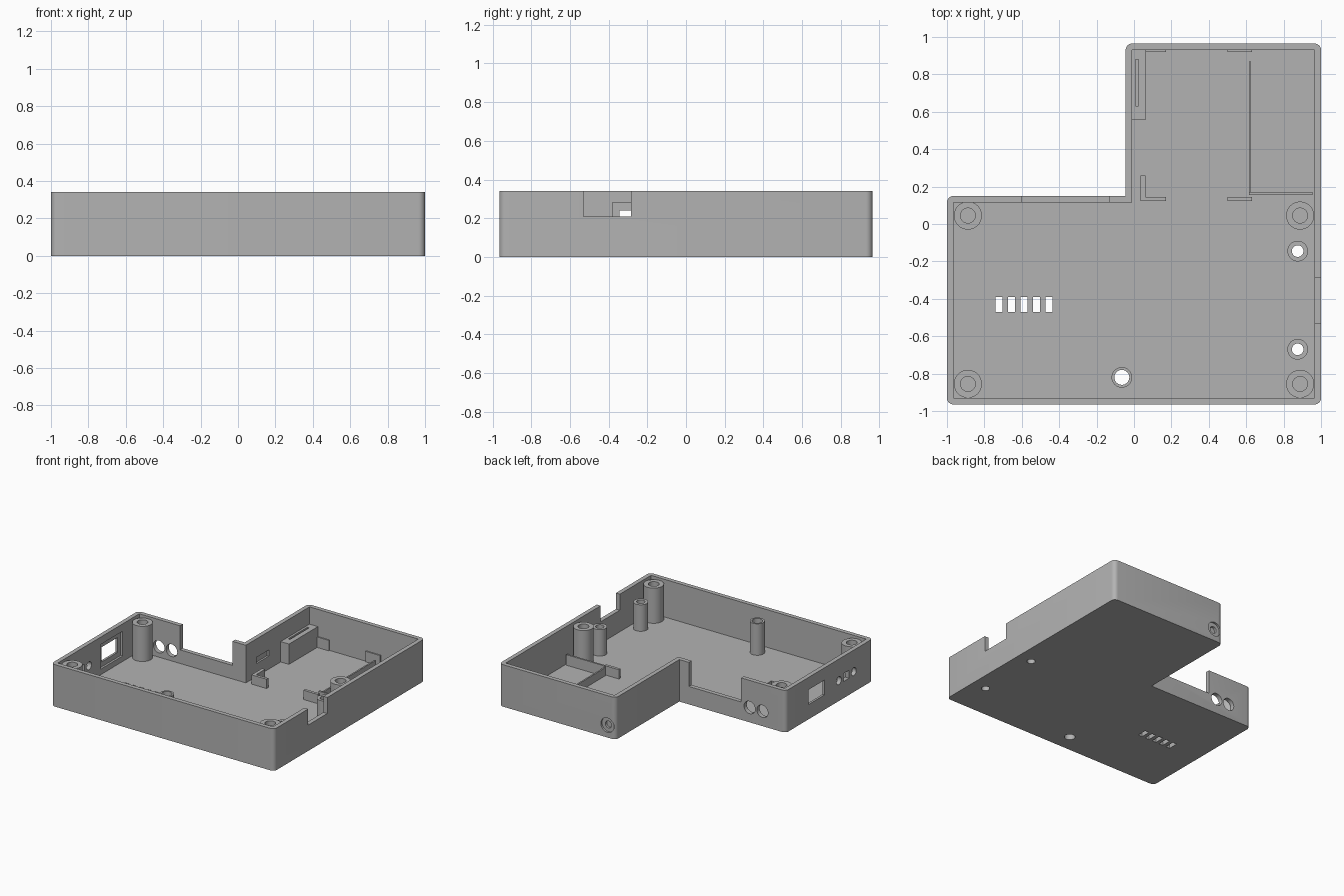
import bpy, bmesh
from math import pi
from mathutils import Matrix

cube = bpy.data.objects.get("Cube")
if cube:
    bpy.data.objects.remove(cube, do_unlink=True)

grey = bpy.data.materials.new("plain grey plastic")
grey.use_nodes = True
grey.diffuse_color = (0.45, 0.45, 0.45, 1)
grey.node_tree.nodes["Principled BSDF"].inputs["Base Color"].default_value = (0.45, 0.45, 0.45, 1)

HEIGHT, FLOOR, WALL = 0.34, 0.035, 0.035


def make(name, bm):
    bmesh.ops.recalc_face_normals(bm, faces=bm.faces)
    mesh = bpy.data.meshes.new(name)
    bm.to_mesh(mesh)
    bm.free()
    ob = bpy.data.objects.new(name, mesh)
    bpy.context.collection.objects.link(ob)
    mesh.materials.append(grey)
    return ob


def prism(name, outline, z0, z1, radius=0):
    """Extrude an outline upward, optionally rounding its convex corners."""
    bm = bmesh.new()
    face = bm.faces.new([bm.verts.new((x, y, z0)) for x, y in outline])
    top = bmesh.ops.extrude_face_region(bm, geom=[face])["geom"]
    verts = [v for v in top if isinstance(v, bmesh.types.BMVert)]
    bmesh.ops.translate(bm, vec=(0, 0, z1 - z0), verts=verts)
    bmesh.ops.recalc_face_normals(bm, faces=bm.faces)
    if radius:
        edges = [e for e in bm.edges if e.is_convex
                 and abs(e.verts[0].co.z - e.verts[1].co.z) > 0.01]
        bmesh.ops.bevel(bm, geom=edges, offset=radius, segments=6,
                        profile=0.5, affect='EDGES')
    return make(name, bm)


def box(name, x0, x1, y0, y1, z0, z1):
    return prism(name, [(x0, y0), (x1, y0), (x1, y1), (x0, y1)], z0, z1)


def rod(name, centre, radius, length, axis='Z'):
    turn = {'X': Matrix.Rotation(pi / 2, 4, 'Y'),
            'Y': Matrix.Rotation(pi / 2, 4, 'X'), 'Z': Matrix()}[axis]
    bm = bmesh.new()
    bmesh.ops.create_cone(bm, cap_ends=True, segments=32, radius1=radius,
                          radius2=radius, depth=length,
                          matrix=Matrix.Translation(centre) @ turn)
    return make(name, bm)


def cut(target, cutter):
    mod = target.modifiers.new("cut", 'BOOLEAN')
    mod.operation, mod.solver, mod.object = 'DIFFERENCE', 'EXACT', cutter
    bpy.context.view_layer.objects.active = target
    bpy.ops.object.modifier_apply(modifier=mod.name)
    bpy.data.objects.remove(cutter, do_unlink=True)


def ell(inset):
    """L-shaped plan, moved inward by the inset."""
    i = inset
    return [(-1 + i, -0.965 + i), (1 - i, -0.965 + i), (1 - i, 0.965 - i),
            (-0.045 + i, 0.965 - i), (-0.045 + i, 0.15 - i), (-1 + i, 0.15 - i)]


# Tray with rounded outer corners
tray = prism("tray", ell(0), 0, HEIGHT, 0.035)
cut(tray, prism("cavity", ell(WALL), FLOOR, 0.5))

# Notches in the side and rear walls
cut(tray, box("side_notch", 0.94, 1.1, -0.53, -0.285, 0.21, 0.5))
cut(tray, box("rear_notch", -0.6, -0.13, 0.09, 0.2, 0.145, 0.5))

# Display window with a recess on its inner side
cut(tray, box("window_recess", -0.982, -0.94, -0.38, -0.1, 0.08, 0.28))
cut(tray, box("window", -1.1, -0.9, -0.345, -0.14, 0.12, 0.24))

# Control openings beside the window
for y in (-0.53, -0.72):
    cut(tray, rod("control_hole", (-1, y, 0.165), 0.032, 0.2, 'X'))
cut(tray, box("switch_opening", -1.1, -0.9, -0.66, -0.59, 0.135, 0.2))

# Paired round ports in the rear wall
for x in (-0.675, -0.79):
    cut(tray, rod("port", (x, 0.13, 0.12), 0.05, 0.2, 'Y'))

# Counterbored jack hole in the far wall
cut(tray, rod("counterbore", (0.03, 0.965, 0.1), 0.058, 0.03, 'Y'))
cut(tray, rod("jack_hole", (0.03, 0.95, 0.1), 0.028, 0.1, 'Y'))

# Shallow slot on the inner step wall
cut(tray, box("wall_slot", -0.025, 0.05, 0.25, 0.41, 0.14, 0.19))

# Floor vents
for i in range(5):
    x = -0.722 + i * 0.067
    cut(tray, box("vent", x - 0.018, x + 0.018, -0.47, -0.39, -0.1, 0.1))

# Blind screw bosses in the four main corners
for x in (-0.888, 0.888):
    for y in (0.045, -0.855):
        boss = rod("corner_boss", (x, y, 0.17), 0.075, 0.3)
        cut(boss, rod("bore", (x, y, 0.25), 0.04, 0.3))

# Hollow standoffs open through the floor
for x, y, top, bore in ((0.875, -0.145, 0.25, 0.031),
                        (0.875, -0.67, 0.25, 0.031),
                        (-0.065, -0.82, 0.29, 0.04)):
    cut(tray, rod("floor_hole", (x, y, 0), bore, 0.2))
    post = rod("standoff", (x, y, (top + 0.02) / 2), 0.055, top - 0.02)
    cut(post, rod("bore", (x, y, 0.2), bore, 0.6))

# Slotted block against the step wall
block = box("slotted_block", -0.012, 0.065, 0.56, 0.932, 0.03, 0.2)
cut(block, box("slot", 0.008, 0.024, 0.63, 0.88, 0.1, 0.3))

# Compartment rails and locating tabs
for name, x0, x1, y0, y1, top in (
        ("long_rail", 0.614, 0.626, 0.16, 0.87, 0.1),
        ("cross_rail", 0.614, 0.955, 0.155, 0.17, 0.12),
        ("far_tab", 0.065, 0.17, 0.92, 0.932, 0.12),
        ("far_tab", 0.5, 0.63, 0.92, 0.932, 0.12),
        ("corner_tab", 0.035, 0.062, 0.145, 0.26, 0.11),
        ("near_tab", 0.035, 0.17, 0.122, 0.145, 0.11),
        ("near_tab", 0.5, 0.63, 0.122, 0.145, 0.11)):
    box(name, x0, x1, y0, y1, 0.03, top)

# Smooth only the round surfaces
for ob in bpy.context.scene.objects:
    ob.select_set(ob.type == 'MESH' and grey.name in ob.data.materials)
bpy.ops.object.shade_smooth_by_angle(angle=pi / 6)
